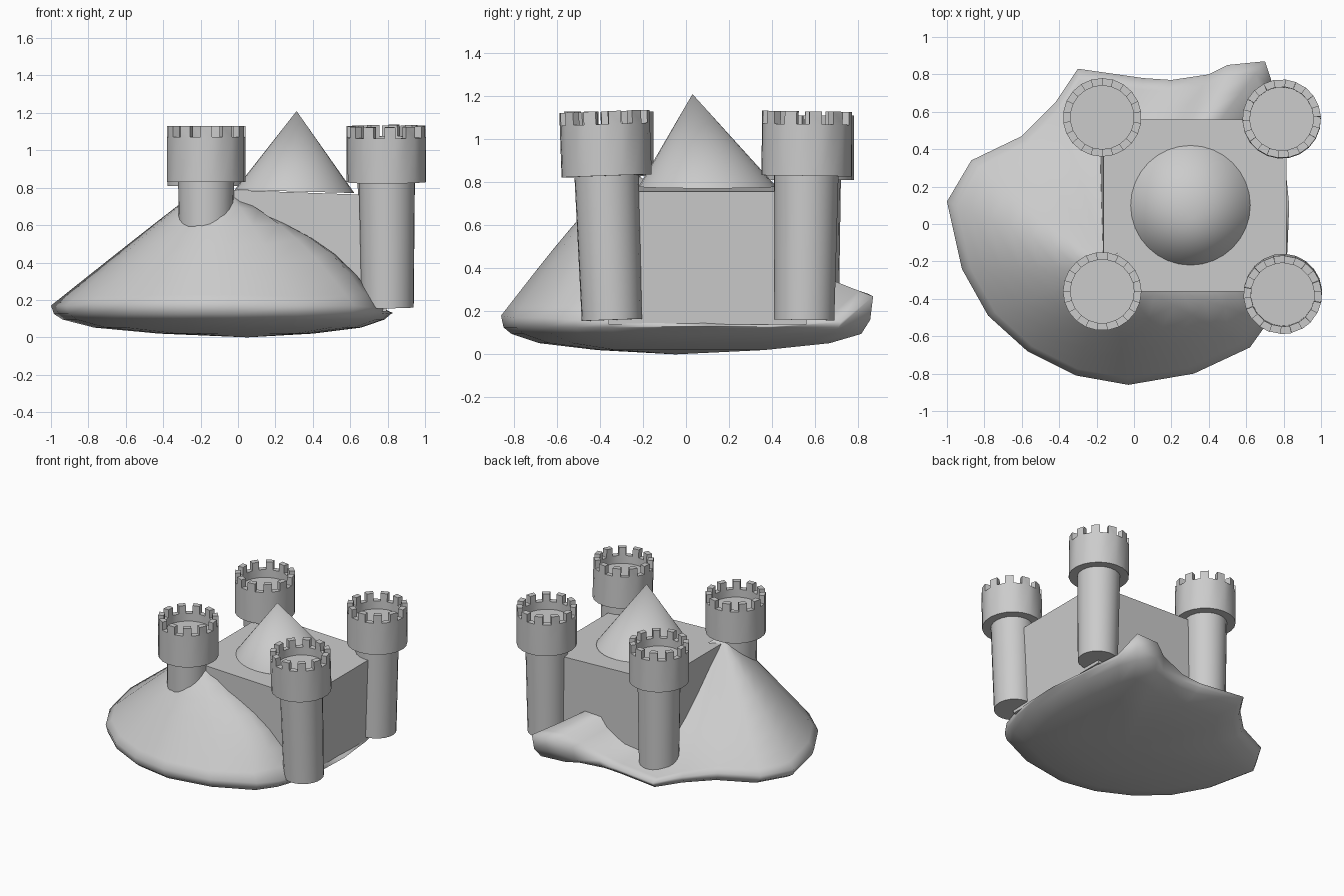
import bpy, bmesh, math
from mathutils import Vector

if "Cube" in bpy.data.objects:
    bpy.data.objects.remove(bpy.data.objects["Cube"])


def finish(bm, name, loc=(0, 0, 0), rot=(0, 0, 0), angle=35):
    bmesh.ops.remove_doubles(bm, verts=bm.verts[:], dist=1e-4)
    bmesh.ops.recalc_face_normals(bm, faces=bm.faces[:])
    me = bpy.data.meshes.new(name)
    bm.to_mesh(me)
    bm.free()
    ob = bpy.data.objects.new(name, me)
    bpy.context.collection.objects.link(ob)
    ob.location = loc
    ob.rotation_euler = [math.radians(a) for a in rot]
    bpy.ops.object.select_all(action='DESELECT')
    bpy.context.view_layer.objects.active = ob
    ob.select_set(True)
    bpy.ops.object.shade_smooth_by_angle(angle=math.radians(angle))
    return ob


def skin(bm, rings):
    """Join closed loops of points, returns faces per band."""
    loops = [[bm.verts.new(p) for p in r] for r in rings]
    bands = []
    for a, b in zip(loops, loops[1:]):
        n = len(a)
        bands.append([bm.faces.new((a[i], a[(i + 1) % n], b[(i + 1) % n], b[i]))
                      for i in range(n)])
    return loops, bands


# Hill: rim points (x, y, height, bulge of the slope from peak to rim)
RIM = [
    (-1.0, .12, .17, .01), (-.87, .34, .17, -.03), (-.6, .47, .17, -.08),
    (-.42, .65, .16, -.14), (-.3, .83, .15, -.17), (.05, .78, .15, -.17),
    (.2, .77, .17, -.17), (.4, .8, .23, -.12), (.5, .85, .28, -.09),
    (.7, .87, .27, -.07), (.75, .72, .15, -.12), (.8, .4, .13, -.15),
    (.83, .1, .13, -.12), (.82, -.15, .13, -.05), (.78, -.35, .15, .15),
    (.72, -.52, .16, .17), (.62, -.66, .17, .13), (.32, -.8, .17, .11),
    (-.03, -.86, .18, .1), (-.31, -.81, .18, .09), (-.57, -.68, .18, .06),
    (-.78, -.49, .18, .03), (-.92, -.24, .17, .02)]
PEAK = Vector((-.14, -.24, .84))
rings = []
for t in (.08, .2, .33, .47, .6, .73, .85, .94, 1):
    ring = []
    for x, y, z, b in RIM:
        # right-hand slopes bulge further out, front slopes near the top
        p = 1.15 if b < 0 else 1.9 if x > .7 else 1.2 if x > .5 else .65
        f = max(0, 1 - t + b * math.sin(math.pi * t ** p))
        ring.append((PEAK.x + (x - PEAK.x) * t, PEAK.y + (y - PEAK.y) * t,
                     z + (PEAK.z - z) * f))
    rings.append(ring)
# rounded rim and shallow dished underside
for t, h in ((.985, .125), (.94, .095), (.78, .052), (.45, .02)):
    rings.append([(.05 + (x - .05) * t, -.05 + (y + .05) * t,
                   max(h, z - .11) if t > .98 else h) for x, y, z, b in RIM])
bm = bmesh.new()
loops, _ = skin(bm, rings)
for loop, tip in ((loops[0], PEAK), (loops[-1], (.05, -.05, 0))):
    v = bm.verts.new(tip)
    for i in range(len(loop)):
        bm.faces.new((loop[i], loop[(i + 1) % len(loop)], v))
finish(bm, "hill", angle=120)

# Keep: slightly tilted block
bm = bmesh.new()
bmesh.ops.create_cube(bm, size=1)
for v in bm.verts:
    v.co = (v.co.x * .98, v.co.y * .92, v.co.z * .62)
finish(bm, "keep", (.315, .1, .465), (0, 2, 0))

# Cone roof, apex leaning forward
bm = bmesh.new()
N = 32
base = [bm.verts.new((.32 * math.cos(i * math.tau / N), .32 * math.sin(i * math.tau / N), 0))
        for i in range(N)]
apex = bm.verts.new((0, -.07, .43))
bm.faces.new(base)
for i in range(N):
    bm.faces.new((base[i], base[(i + 1) % N], apex))
finish(bm, "roof", (.302, .1, .78), (0, 1.5, 0))


# Corner towers with a wide parapet and raised merlons
def tower(name, loc, rot):
    seg = 22
    profile = [(.14, 0), (.15, .67), (.21, .67), (.21, .91), (.17, .91), (.17, .85)]
    bm = bmesh.new()
    loops, bands = skin(bm, [[(r * math.cos(i * math.tau / seg),
                               r * math.sin(i * math.tau / seg), z)
                              for i in range(seg)] for r, z in profile])
    bm.faces.new(loops[0])
    bm.faces.new(loops[-1])
    bmesh.ops.recalc_face_normals(bm, faces=bm.faces[:])
    for f in bands[3][::2]:
        top = bmesh.ops.extrude_discrete_faces(bm, faces=[f])["faces"][0]
        bmesh.ops.translate(bm, verts=top.verts[:], vec=(0, 0, .06))
    finish(bm, name, loc, rot)


tower("front_left_tower", (-.17, -.36, .16), (0, 0, 0))
tower("front_right_tower", (.80, -.345, .16), (2, -.5, 5))
tower("back_left_tower", (-.17, .57, .14), (0, 0, 8))
tower("back_right_tower", (.79, .55, .16), (-.8, 0, 3))
